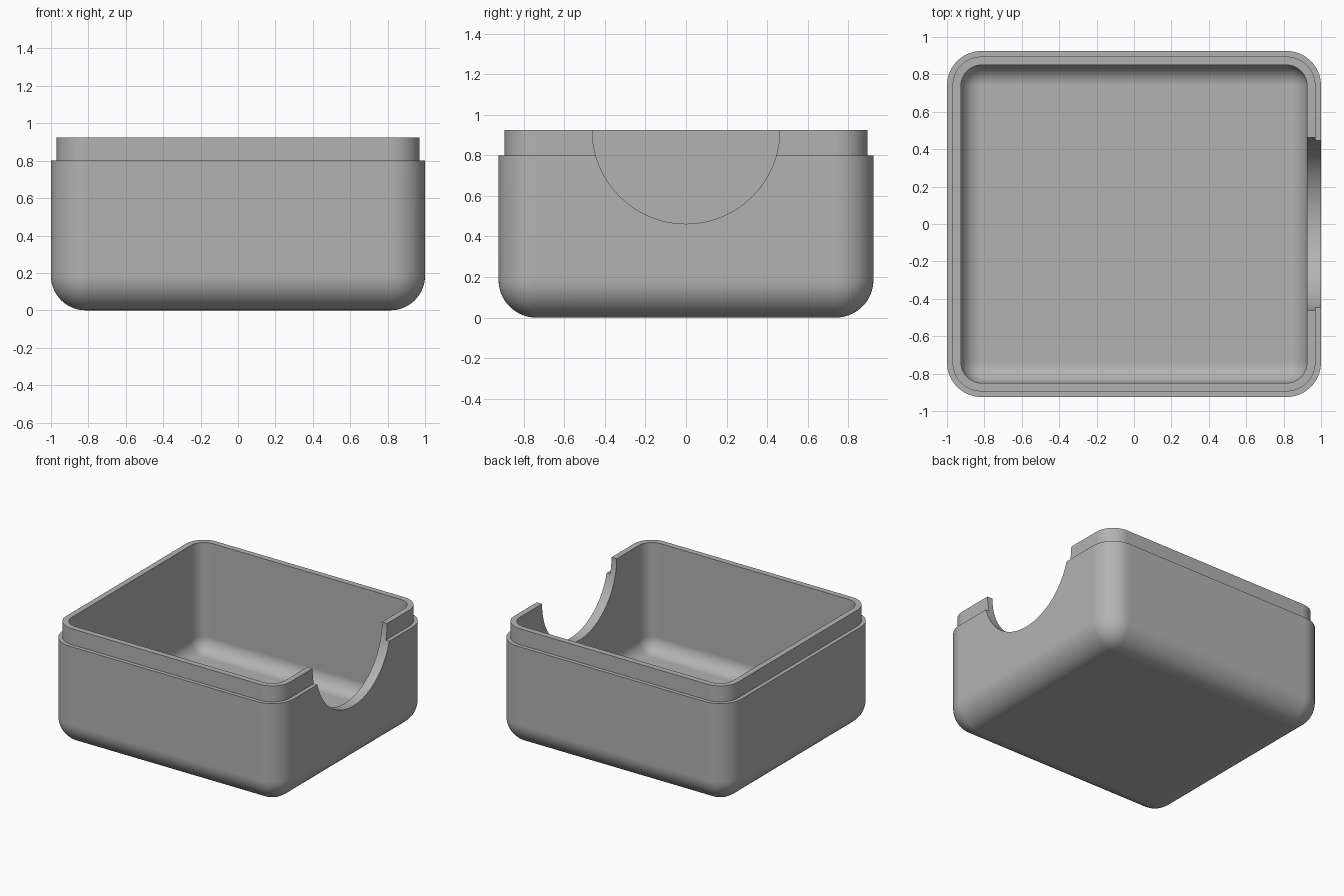
import bpy
import bmesh
from math import cos, sin, pi

cube = bpy.data.objects.get("Cube")
if cube:
    bpy.data.objects.remove(cube, do_unlink=True)

HALF_X, HALF_Y, HEIGHT = 1.0, 0.925, 0.925
STEP_Z, STEP, WALL = 0.8, 0.03, 0.075
RADIUS = 0.185
NOTCH_RADIUS = 0.4625
SEGMENTS = 14

grey = bpy.data.materials.new("plain grey")
grey.use_nodes = True
colour = (0.45, 0.45, 0.45, 1)
grey.diffuse_color = colour
grey.node_tree.nodes["Principled BSDF"].inputs["Base Color"].default_value = colour


def ring(bm, inset, z):
    """Rounded rectangle loop, inset from the outer wall."""
    r = max(RADIUS - inset, 0)
    verts = []
    for quarter, (sx, sy) in enumerate([(1, 1), (-1, 1), (-1, -1), (1, -1)]):
        for i in range(SEGMENTS + 1):
            a = (quarter + i / SEGMENTS) * pi / 2
            verts.append(bm.verts.new((sx * (HALF_X - RADIUS) + r * cos(a),
                                       sy * (HALF_Y - RADIUS) + r * sin(a), z)))
    return verts


def fillet(wall):
    """Inset and height pairs from the flat bottom up to the vertical wall."""
    r = RADIUS - wall
    angles = [i / SEGMENTS * pi / 2 for i in range(SEGMENTS + 1)]
    return [(RADIUS - r * sin(a), RADIUS - r * cos(a)) for a in angles]


# Tray section: outside fillet, stepped lip, then down the inside to the floor
section = fillet(0)
section += [(0, STEP_Z), (STEP, STEP_Z), (STEP, HEIGHT), (WALL, HEIGHT)]
section += reversed(fillet(WALL))

bm = bmesh.new()
rings = [ring(bm, inset, z) for inset, z in section]
for low, high in zip(rings, rings[1:]):
    for i in range(len(low)):
        j = (i + 1) % len(low)
        bm.faces.new((low[i], low[j], high[j], high[i]))
bm.faces.new(rings[0])
bm.faces.new(rings[-1])
bmesh.ops.remove_doubles(bm, verts=bm.verts, dist=0.0001)
bmesh.ops.recalc_face_normals(bm, faces=bm.faces)
mesh = bpy.data.meshes.new("box_base")
bm.to_mesh(mesh)
bm.free()
mesh.materials.append(grey)
box = bpy.data.objects.new("box_base", mesh)
bpy.context.collection.objects.link(box)

# Half-round finger notch through the left wall
bpy.ops.mesh.primitive_cylinder_add(vertices=96, radius=NOTCH_RADIUS, depth=0.5,
                                    location=(HALF_X, 0, HEIGHT),
                                    rotation=(0, pi / 2, 0))
cutter = bpy.context.object
cutter.name = "notch_cutter"
cutter.data.materials.append(grey)
notch = box.modifiers.new("notch", 'BOOLEAN')
notch.operation = 'DIFFERENCE'
notch.solver = 'EXACT'
notch.object = cutter

bpy.ops.object.select_all(action='DESELECT')
box.select_set(True)
bpy.context.view_layer.objects.active = box
bpy.ops.object.modifier_apply(modifier=notch.name)
bpy.data.objects.remove(cutter, do_unlink=True)

# Smooth fillets, crisp rim edges
bpy.ops.object.shade_smooth_by_angle(angle=pi / 6)
weighted = box.modifiers.new("weighted_normals", 'WEIGHTED_NORMAL')
weighted.keep_sharp = True
